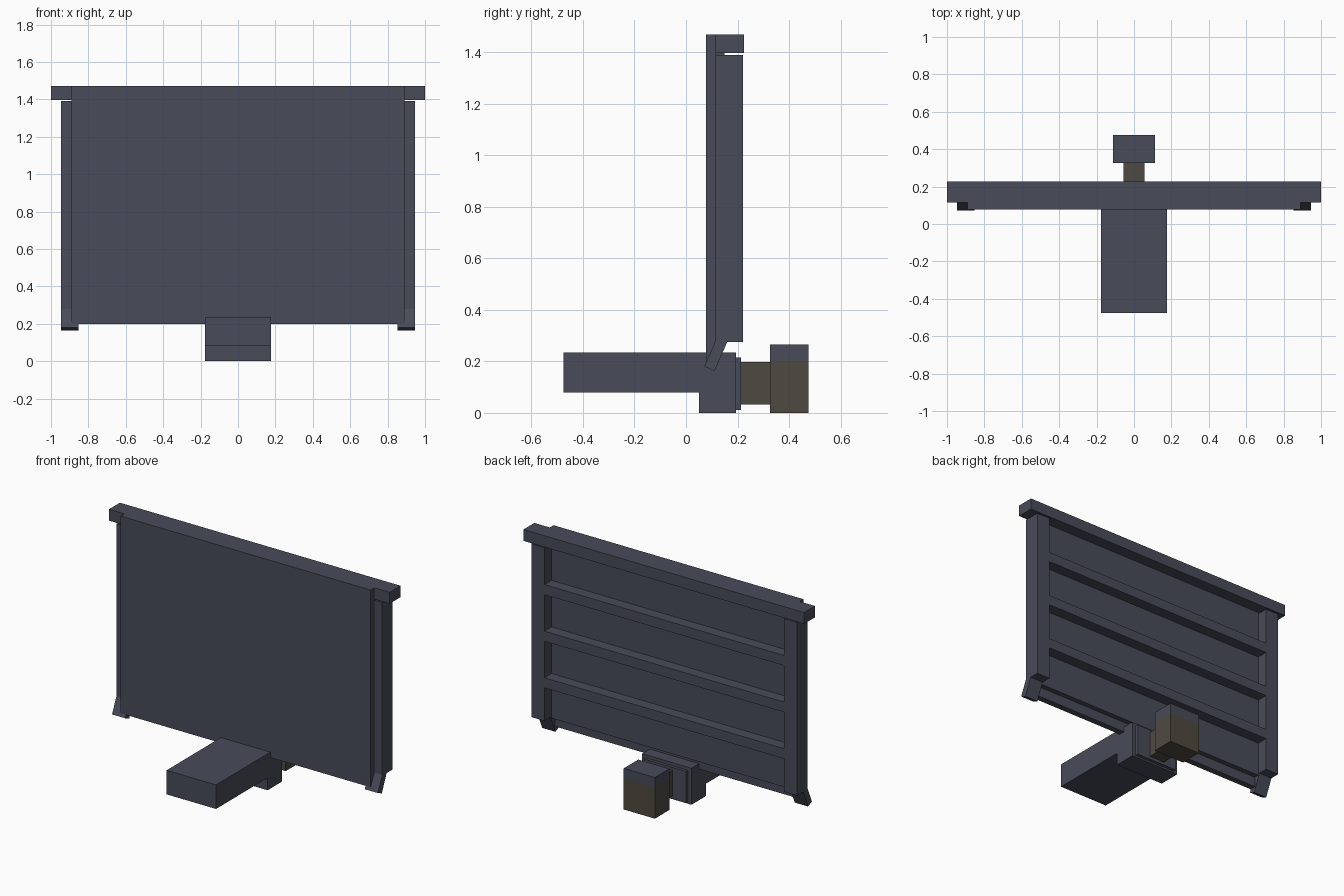
import bpy, bmesh

if "Cube" in bpy.data.objects:
    bpy.data.objects.remove(bpy.data.objects["Cube"])


def material(name, rgb):
    m = bpy.data.materials.new(name)
    m.diffuse_color = (*rgb, 1)
    m.use_nodes = True
    m.node_tree.nodes["Principled BSDF"].inputs["Base Color"].default_value = m.diffuse_color
    return m


GREY = material("slate_grey", (0.065, 0.072, 0.100))
BROWN = material("dull_brown", (0.076, 0.068, 0.053))


def extrude_x(name, profile, x0, x1, mat=GREY):
    """Flat-faced prism: a (y, z) profile extruded along x."""
    bm = bmesh.new()
    face = bm.faces.new([bm.verts.new((x0, y, z)) for y, z in profile])
    ext = bmesh.ops.extrude_face_region(bm, geom=[face])
    moved = [v for v in ext["geom"] if isinstance(v, bmesh.types.BMVert)]
    bmesh.ops.translate(bm, verts=moved, vec=(x1 - x0, 0, 0))
    bmesh.ops.recalc_face_normals(bm, faces=bm.faces[:])
    me = bpy.data.meshes.new(name)
    bm.to_mesh(me)
    bm.free()
    me.materials.append(mat)
    ob = bpy.data.objects.new(name, me)
    bpy.context.collection.objects.link(ob)
    return ob


def box(name, half_x, y, z, mat=GREY):
    (y0, y1), (z0, z1) = y, z
    return extrude_x(name, [(y0, z0), (y1, z0), (y1, z1), (y0, z1)],
                     -half_x, half_x, mat)


# Blade: front sheet, thinner backing sheet and top beam
box("front_sheet", 0.89, (0.077, 0.117), (0.20, 1.47))
box("backing_sheet", 0.87, (0.117, 0.15), (0.265, 1.40))
box("top_beam", 1.0, (0.115, 0.226), (1.397, 1.47))

# Side posts with feet kicked forward
post = [(0.115, 1.39), (0.222, 1.39), (0.222, 0.275), (0.16, 0.275),
        (0.111, 0.163), (0.071, 0.18), (0.115, 0.28)]
for side, s in (("left", -1), ("right", 1)):
    extrude_x(side + "_post", post, s * 0.853, s * 0.947)

# Horizontal stiffening ribs on the back
for i in range(3):
    z = 1.088 - 0.30 * i
    box(f"back_rib_{i + 1}", 0.853, (0.15, 0.222), (z, z + 0.065))

# Mounting arm with a deeper rear block
extrude_x("mounting_arm", [(-0.475, 0.08), (0.05, 0.08), (0.05, 0.0), (0.195, 0.0),
                           (0.195, 0.235), (-0.475, 0.235)], -0.176, 0.176)
box("rear_plate", 0.15, (0.195, 0.214), (0.012, 0.215))

# Coupling and rear block, brown below with a grey upper part
box("coupling", 0.055, (0.214, 0.327), (0.032, 0.198), BROWN)
box("rear_block", 0.111, (0.327, 0.475), (0.0, 0.20), BROWN)
box("rear_block_cap", 0.111, (0.327, 0.475), (0.20, 0.265))
